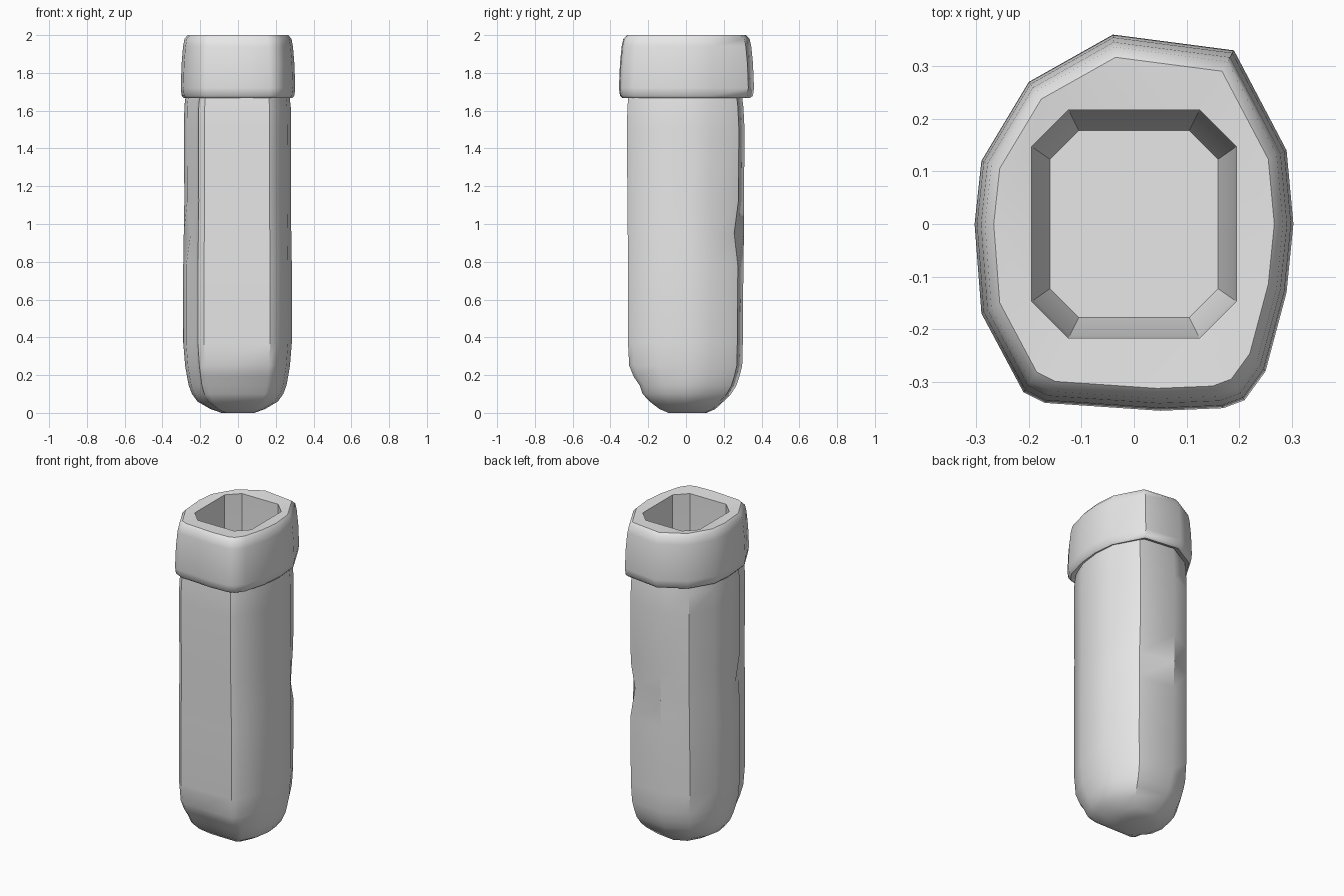
import bpy, bmesh, math
from mathutils import Vector

cube = bpy.data.objects.get("Cube")
if cube:
    bpy.data.objects.remove(cube, do_unlink=True)

grey = bpy.data.materials.new("plain grey")
grey.use_nodes = True
grey.diffuse_color = (0.8, 0.8, 0.8, 1)
grey.node_tree.nodes["Principled BSDF"].inputs["Base Color"].default_value = (0.8, 0.8, 0.8, 1)


def ring(bm, points):
    """Closed loop of edges through the points."""
    verts = [bm.verts.new(p) for p in points]
    return verts, [bm.edges.new((a, b)) for a, b in zip(verts, verts[1:] + verts[:1])]


def loft(bm, sections):
    """Skin a list of point loops; returns the vertex loops."""
    loops = [ring(bm, s) for s in sections]
    for (va, ea), (vb, eb) in zip(loops, loops[1:]):
        if len(va) == len(vb):
            for i in range(len(va)):
                j = (i + 1) % len(va)
                bm.faces.new((va[i], va[j], vb[j], vb[i]))
        else:
            bmesh.ops.bridge_loops(bm, edges=ea + eb)
    return [v for v, e in loops]


def finish(bm, name, angle):
    bmesh.ops.recalc_face_normals(bm, faces=bm.faces)
    mesh = bpy.data.meshes.new(name)
    bm.to_mesh(mesh)
    bm.free()
    mesh.materials.append(grey)
    obj = bpy.data.objects.new(name, mesh)
    bpy.context.collection.objects.link(obj)
    bpy.ops.object.select_all(action='DESELECT')
    obj.select_set(True)
    bpy.context.view_layer.objects.active = obj
    bpy.ops.object.shade_smooth_by_angle(angle=math.radians(angle))
    return obj


# Body: uneven faceted tube with a flat front panel and a rounded foot
outline = [(-.18, -.305), (.17, -.31), (.205, -.285), (.265, -.15), (.285, 0),
           (.275, .13), (.19, .28), (-.04, .31), (-.19, .24), (-.27, .10),
           (-.29, -.02), (-.275, -.14), (-.225, -.2), (-.212, -.28)]
# height, width scale, front scale, back scale
levels = [(0, .3, .3, .35), (.02, .5, .45, .5), (.06, .74, .62, .64),
          (.1, .84, .74, .77), (.145, .9, .79, .86), (.19, .93, .89, .91),
          (.25, .965, .97, .96), (.37, 1, .99, .97), (.78, 1, .99, .98),
          (.95, .99, .995, .99), (1.12, .98, 1, .99), (1.5, .985, 1.01, 1),
          (1.62, .98, 1, .98), (1.72, .94, .97, .94)]
bm = bmesh.new()
loops = loft(bm, [[(x * w, y * (f if y < 0 else b), z) for x, y in outline]
                  for z, w, f, b in levels])
bm.faces.new(loops[0])

# Small dents in the sides
for spot in (Vector((.19, .27, .95)), Vector((-.27, -.14, 1.0))):
    v = min(bm.verts, key=lambda q: (q.co - spot).length)
    v.co.x *= .92
    v.co.y *= .92
finish(bm, "body", 35)

# Collar: thick rounded band around the mouth, joined to the octagonal hollow
band = [(-.17, -.34), (.05, -.355), (.17, -.35), (.21, -.335), (.25, -.28),
        (.29, -.13), (.303, 0), (.29, .14), (.19, .33), (-.04, .36),
        (-.20, .27), (-.29, .12), (-.303, 0), (-.29, -.17), (-.21, -.32)]
profile = [(1.68, .86), (1.668, .95), (1.68, .985), (1.72, 1), (1.85, .985),
           (1.94, .96), (1.98, .935), (2, .88)]


def octagon(x, y, cut, z):
    return [(-x + cut, -y, z), (x - cut, -y, z), (x, -y + cut, z), (x, y - cut, z),
            (x - cut, y, z), (-x + cut, y, z), (-x, y - cut, z), (-x, -y + cut, z)]


bm = bmesh.new()
sections = [[(x * s, y * s, z) for x, y in band] for z, s in profile]
sections += [octagon(.195, .217, .07, 1.995)]
loft(bm, sections)
finish(bm, "collar", 40)

# Hollow: straight walls, sloped foot and flat floor
bm = bmesh.new()
loops = loft(bm, [octagon(.195, .217, .07, 1.995), octagon(.19, .212, .068, .25),
                  octagon(.16, .178, .055, .12)])
bm.faces.new(loops[-1])
bmesh.ops.recalc_face_normals(bm, faces=bm.faces)
hollow = finish(bm, "hollow", 20)
hollow.data.flip_normals()
# Make sure the floor faces up into the hollow
floor = min(hollow.data.polygons, key=lambda p: p.center.z)
if floor.normal.z < 0:
    hollow.data.flip_normals()
